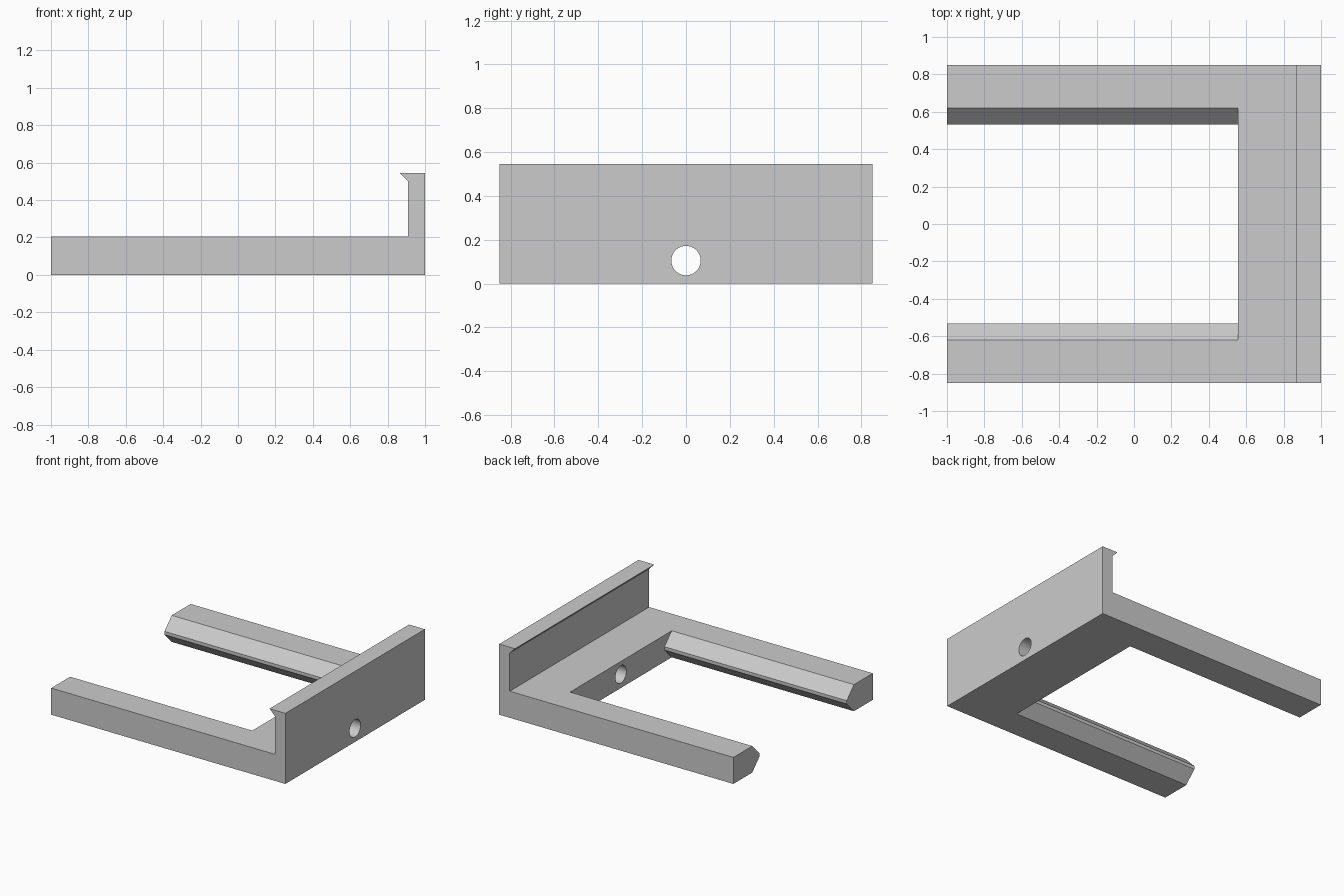
import bpy
import bmesh
import math

cube = bpy.data.objects.get("Cube")
if cube:
    bpy.data.objects.remove(cube, do_unlink=True)

grey = bpy.data.materials.new("light grey")
grey.use_nodes = True
COLOR = (0.6, 0.6, 0.6, 1)
grey.diffuse_color = COLOR
grey.node_tree.nodes["Principled BSDF"].inputs["Base Color"].default_value = COLOR


def prism(name, points, offset):
    """Extrude a closed polygon of 3D points by an offset vector."""
    bm = bmesh.new()
    face = bm.faces.new([bm.verts.new(p) for p in points])
    ext = bmesh.ops.extrude_face_region(bm, geom=[face])
    verts = [g for g in ext["geom"] if isinstance(g, bmesh.types.BMVert)]
    bmesh.ops.translate(bm, verts=verts, vec=offset)
    bmesh.ops.recalc_face_normals(bm, faces=bm.faces[:])
    mesh = bpy.data.meshes.new(name)
    bm.to_mesh(mesh)
    bm.free()
    mesh.materials.append(grey)
    obj = bpy.data.objects.new(name, mesh)
    bpy.context.collection.objects.link(obj)
    return obj


def cut(target, cutter):
    cutter.hide_render = True
    mod = target.modifiers.new("cut", 'BOOLEAN')
    mod.operation = 'DIFFERENCE'
    mod.solver = 'EXACT'
    mod.object = cutter
    bpy.context.view_layer.objects.active = target
    bpy.ops.object.modifier_apply(modifier=mod.name)
    bpy.data.objects.remove(cutter, do_unlink=True)


THICK, TOP, HALF = 0.205, 0.545, 0.85

# Base plate with upright wall and hooked lip, extruded across the width
side = [(-1, 0), (1, 0), (1, TOP), (0.865, TOP), (0.91, TOP - 0.045),
        (0.91, THICK), (-1, THICK)]
bracket = prism("bracket", [(x, -HALF, z) for x, z in side], (0, 2 * HALF, 0))

# Opening between the arms, whose inner edges are bevelled to a blunt ridge
edge = [(0.62, -0.1), (0.62, 0), (0.532, 0.09), (0.532, 0.115),
        (0.62, THICK), (0.62, 0.4)]
outline = edge + [(-y, z) for y, z in reversed(edge)]
cut(bracket, prism("opening_cutter", [(-1.2, y, z) for y, z in outline],
                   (1.2 + 0.556, 0, 0)))

# Round hole through the crossbar
SIDES = 48
ring = [(0.4, 0.067 * math.cos(a), 0.105 + 0.067 * math.sin(a))
        for a in (math.tau * i / SIDES for i in range(SIDES))]
cut(bracket, prism("hole_cutter", ring, (0.8, 0, 0)))

bpy.ops.object.select_all(action='DESELECT')
bracket.select_set(True)
bpy.context.view_layer.objects.active = bracket
bpy.ops.object.shade_smooth_by_angle(angle=math.radians(20))
